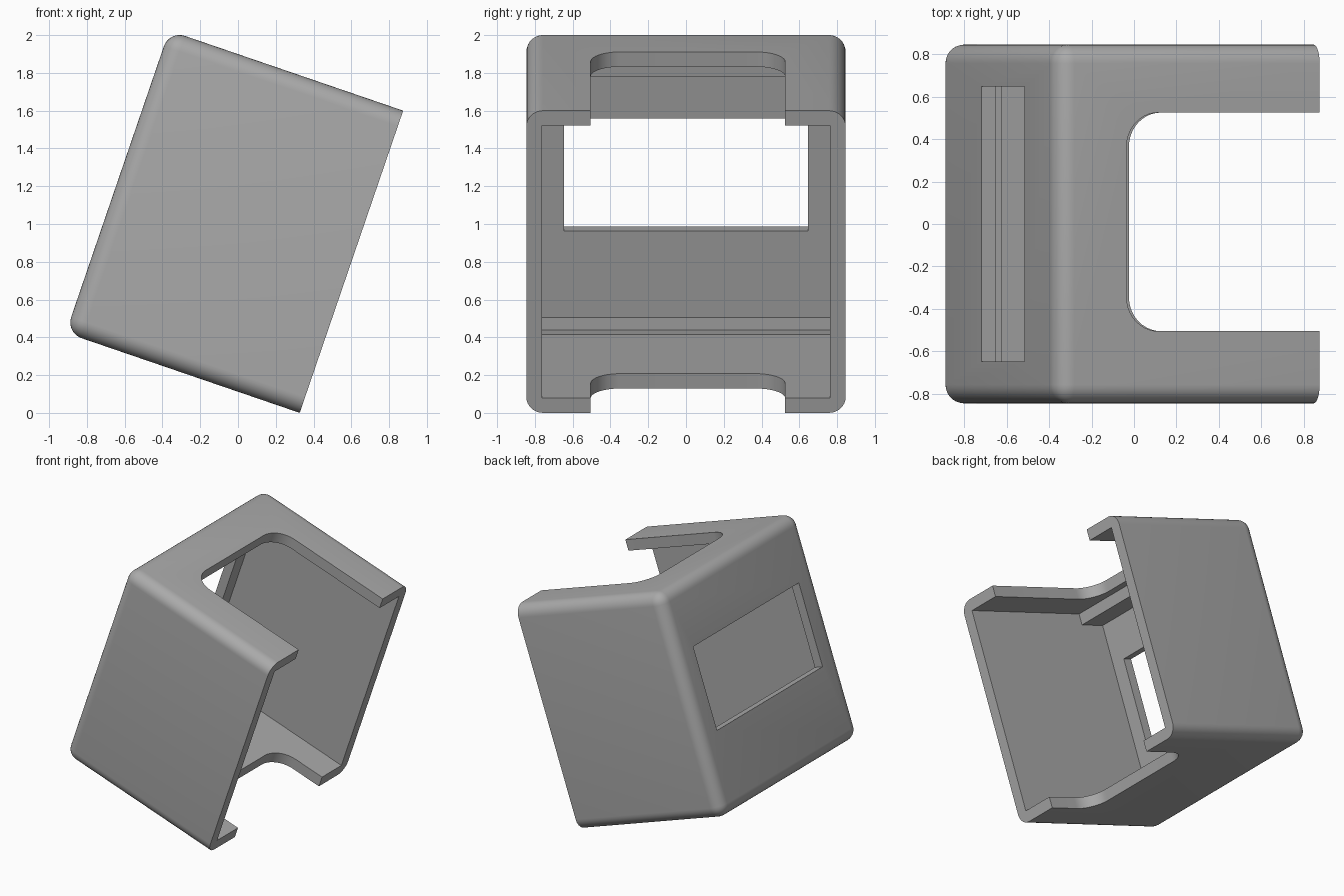
import bpy, bmesh
from math import radians, sin, cos, pi

TILT = radians(18.9)
BACK, FRONT = -1.0, 0.309      # depth range before tilting
LOW, HIGH = 0.106, 1.797       # height range before tilting
HALF, WALL, INNER_BACK = 0.845, 0.083, -0.93

if "Cube" in bpy.data.objects:
    bpy.data.objects.remove(bpy.data.objects["Cube"], do_unlink=True)

grey = bpy.data.materials.new("plain grey")
grey.use_nodes = True
colour = (0.4, 0.4, 0.4, 1)
grey.diffuse_color = colour
grey.node_tree.nodes["Principled BSDF"].inputs["Base Color"].default_value = colour


def finish(name, bm):
    """Turn a bmesh into a tilted object."""
    bmesh.ops.recalc_face_normals(bm, faces=bm.faces)
    mesh = bpy.data.meshes.new(name)
    bm.to_mesh(mesh)
    bm.free()
    mesh.materials.append(grey)
    obj = bpy.data.objects.new(name, mesh)
    bpy.context.collection.objects.link(obj)
    obj.rotation_euler.y = TILT
    return obj


def box_mesh(x, y, z):
    """Box from (low, high) ranges on each axis."""
    bm = bmesh.new()
    bmesh.ops.create_cube(bm, size=1)
    for v in bm.verts:
        v.co = [sum(r) / 2 + c * (r[1] - r[0]) for r, c in zip((x, y, z), v.co)]
    return bm


def notch_mesh(back, z, radius=0.16, left=0.525, right=-0.505, steps=10):
    """Open-fronted slot with two rounded inner corners."""
    pts = [(FRONT + 0.1, right)]
    for side, y in ((-1, right), (1, left)):
        for i in range(steps + 1):
            t = i / steps if side < 0 else 1 - i / steps
            a = t * pi / 2
            pts.append((back + radius * (1 - sin(a)), y - side * radius * (1 - cos(a))))
    pts.append((FRONT + 0.1, left))
    bm = bmesh.new()
    face = bm.faces.new([bm.verts.new((x, y, z[0])) for x, y in pts])
    new = bmesh.ops.extrude_face_region(bm, geom=[face])["geom"]
    bmesh.ops.translate(bm, vec=(0, 0, z[1] - z[0]),
                        verts=[g for g in new if isinstance(g, bmesh.types.BMVert)])
    return bm


# Outer shell, rounded everywhere except around the open front
bm = box_mesh((BACK, FRONT), (-HALF, HALF), (LOW, HIGH))
round_edges = [e for e in bm.edges if any(v.co.x < 0 for v in e.verts)]
bmesh.ops.bevel(bm, geom=round_edges, offset=0.088, segments=8, profile=0.5,
                affect='EDGES', clamp_overlap=True)
shell = finish("shell", bm)

# Cavity, back window, and the top and bottom notches
cutters = [
    finish("cavity", box_mesh((INNER_BACK, FRONT + 0.1), (WALL - HALF, HALF - WALL),
                              (LOW + WALL, HIGH - WALL))),
    finish("window", box_mesh((BACK - 0.1, INNER_BACK + 0.1), (-0.647, 0.647),
                              (0.7, 1.33))),
    finish("top_notch", notch_mesh(-0.652, (HIGH - 0.15, HIGH + 0.1))),
    finish("bottom_notch", notch_mesh(-0.09, (LOW - 0.1, LOW + 0.15))),
]
for cutter in cutters:
    cutter.hide_render = True
    mod = shell.modifiers.new(cutter.name, 'BOOLEAN')
    mod.operation, mod.object, mod.solver = 'DIFFERENCE', cutter, 'EXACT'
bpy.context.view_layer.update()
result = bpy.data.meshes.new_from_object(
    shell.evaluated_get(bpy.context.evaluated_depsgraph_get()))
shell.modifiers.clear()
shell.data = result
for cutter in cutters:
    bpy.data.objects.remove(cutter, do_unlink=True)

bpy.ops.object.select_all(action='DESELECT')
shell.select_set(True)
bpy.context.view_layer.objects.active = shell
bpy.ops.object.shade_smooth_by_angle(angle=radians(30))

# Inner rails along the back wall, set slightly into the shell
span = (-HALF + WALL - 0.02, HALF - WALL + 0.02)
rail_depth = (INNER_BACK - 0.02, -0.73)
finish("lower_ledge", box_mesh(rail_depth, span, (LOW + WALL - 0.02, 0.215)))
finish("upper_rail", box_mesh(rail_depth, span, (1.631, HIGH - WALL + 0.02)))
